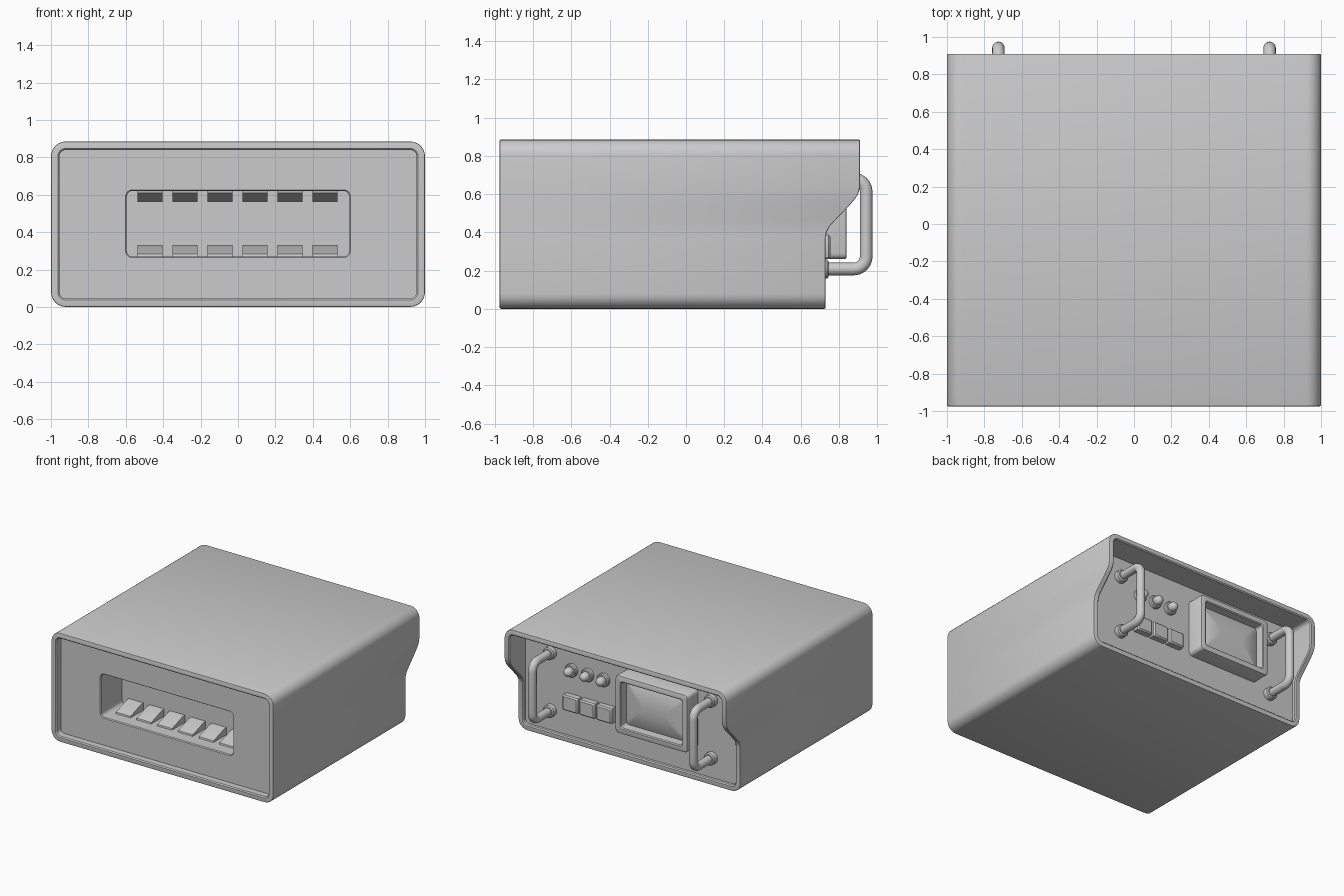
import bpy, bmesh
from math import sin, cos, pi

if "Cube" in bpy.data.objects:
    bpy.data.objects.remove(bpy.data.objects["Cube"])

# sample heights for the stepped rear edge, as (z, y)
STEP = [(0.0, 0.73), (0.37, 0.73), (0.40, 0.735), (0.43, 0.75), (0.46, 0.777),
        (0.55, 0.863), (0.58, 0.888), (0.605, 0.902), (0.64, 0.91), (0.9, 0.91)]
R, H = 0.08, 0.885
FRACS = [(z - R) / (H - 2 * R) for z, _ in STEP[1:-1]]


def rear_y(z):
    for (z0, y0), (z1, y1) in zip(STEP, STEP[1:]):
        if z <= z1:
            return y0 + (y1 - y0) * (z - z0) / (z1 - z0)
    return STEP[-1][1]


def loft(name, rings):
    """Skin a list of equal-length point rings and cap both ends."""
    bm = bmesh.new()
    vs = [[bm.verts.new(p) for p in ring] for ring in rings]
    n = len(vs[0])
    for a, b in zip(vs, vs[1:]):
        for i in range(n):
            j = (i + 1) % n
            bm.faces.new((a[i], a[j], b[j], b[i]))
    bm.faces.new(vs[0])
    bm.faces.new(vs[-1])
    bmesh.ops.recalc_face_normals(bm, faces=bm.faces)
    me = bpy.data.meshes.new(name)
    bm.to_mesh(me)
    bm.free()
    ob = bpy.data.objects.new(name, me)
    bpy.context.collection.objects.link(ob)
    bpy.ops.object.select_all(action='DESELECT')
    bpy.context.view_layer.objects.active = ob
    ob.select_set(True)
    bpy.ops.object.shade_smooth_by_angle(angle=0.55)
    return ob


def rrect(x0, x1, z0, z1, r, y, fracs=(), seg=6):
    """Rounded rectangle facing y; y is a number or a function of z."""
    def arc(cx, cz, a0):
        return [(cx + r * cos(a0 + pi / 2 * i / seg), cz + r * sin(a0 + pi / 2 * i / seg))
                for i in range(seg + 1)]
    lo, hi = z0 + r, z1 - r
    side = [lo + (hi - lo) * f for f in fracs]
    pts = arc(x1 - r, lo, -pi / 2) + [(x1, z) for z in side]
    pts += arc(x1 - r, hi, 0) + arc(x0 + r, hi, pi / 2)
    pts += [(x0, z) for z in reversed(side)] + arc(x0 + r, lo, pi)
    return [(x, y(z) if callable(y) else y, z) for x, z in pts]


def case_ring(inset, y):
    return rrect(-1 + inset, 1 - inset, inset, H - inset, R - inset, y, FRACS)


def window_ring(grow, y):
    return rrect(-0.595 - grow, 0.595 + grow, 0.27 - grow, 0.62 + grow, 0.03 + grow, y, FRACS)


def lathe(name, x, z, profile, seg=24):
    """Round part turned about the y direction; profile is (radius, y)."""
    return loft(name, [[(x + r * cos(2 * pi * i / seg), y, z + r * sin(2 * pi * i / seg))
                        for i in range(seg)] for r, y in profile])


# case: front slot, front panel, rim, outer skin, stepped rear rim, rear panel
loft("case", [
    window_ring(0, -0.64), window_ring(0, -0.907), window_ring(0.006, -0.915),
    case_ring(0.045, -0.915), case_ring(0.045, -0.967), case_ring(0.037, -0.975),
    case_ring(0.008, -0.975), case_ring(0.002, -0.973), case_ring(0, -0.967),
    case_ring(0, lambda z: rear_y(z) - 0.008),
    case_ring(0.002, lambda z: rear_y(z) - 0.002),
    case_ring(0.008, rear_y), case_ring(0.037, rear_y),
    case_ring(0.045, lambda z: rear_y(z) - 0.008),
    case_ring(0.045, 0.70)])

# wedge teeth along the floor and roof of the front slot
WEDGE = [(-0.63, 0.262), (-0.81, 0.262), (-0.805, 0.282), (-0.67, 0.327), (-0.63, 0.33)]
for i in range(6):
    cx = -0.47 + i * 0.187
    for label, flip in (("lower", False), ("upper", True)):
        prof = [(y, 0.892 - z if flip else z) for y, z in WEDGE]
        loft(f"{label}_tooth_{i + 1}", [[(x, y, z) for y, z in prof]
                                        for x in (cx - 0.066, cx + 0.066)])

# display housing with recessed opening and bulging glass


def screen_ring(inset, y, r):
    return rrect(-0.6 + inset, 0.05 - inset, 0.26 + inset, 0.73 - inset, r, y)


loft("display_housing", [
    screen_ring(0, 0.69, 0.03), screen_ring(0, 0.83, 0.03), screen_ring(0.003, 0.837, 0.027),
    screen_ring(0.01, 0.84, 0.022), screen_ring(0.043, 0.84, 0.02),
    screen_ring(0.05, 0.833, 0.02), screen_ring(0.053, 0.765, 0.02)])
loft("display_glass", [screen_ring(0.052, 0.76, 0.02)] + [
    screen_ring(0.055 + 0.165 * t, 0.77 + 0.035 * (1 - (1 - t) ** 2), 0.025 * (1 - 0.6 * t))
    for t in (0, 0.15, 0.3, 0.45, 0.6, 0.8, 1)])

# push buttons
for i, cx in enumerate((0.52, 0.367, 0.214)):
    def b(inset, y):
        return rrect(cx - 0.069 + inset, cx + 0.069 - inset, 0.265 + inset, 0.388 - inset,
                     0.006, y, seg=2)
    loft(f"push_button_{i + 1}", [b(0, 0.69), b(0, 0.745), b(0.01, 0.755)])

# knobs with domed tips
for i, cx in enumerate((0.535, 0.39, 0.245)):
    dome = [(0.036 * cos(a), 0.75 + 0.036 * sin(a)) for a in (0, 0.3, 0.6, 0.9, 1.2, 1.45)]
    lathe(f"knob_{i + 1}", cx, 0.585,
          [(0.052, 0.69), (0.052, 0.722), (0.046, 0.73), (0.036, 0.73)] + dome)

# carrying handles with end collars
Y_OUT, Z_LOW, Z_TOP, BEND = 0.942, 0.208, 0.678, 0.065
path = [(0.69, Z_LOW, 0)]
for cz, a0 in ((Z_LOW + BEND, -pi / 2), (Z_TOP - BEND, 0)):
    for k in range(9):
        a = a0 + pi / 2 * k / 8
        path.append((Y_OUT - BEND + BEND * cos(a), cz + BEND * sin(a), a + pi / 2))
path.append((0.69, Z_TOP, pi))
for side, x in (("left", -0.725), ("right", 0.725)):
    rings = []
    for y, z, t in path:
        rings.append([(x + 0.033 * cos(2 * pi * i / 20),
                       y + 0.033 * sin(2 * pi * i / 20) * -sin(t),
                       z + 0.033 * sin(2 * pi * i / 20) * cos(t)) for i in range(20)])
    loft(f"{side}_handle", rings)
    for label, z in (("lower", Z_LOW), ("upper", Z_TOP)):
        lathe(f"{side}_handle_{label}_collar", x, z,
              [(0.05, 0.69), (0.05, 0.737), (0.042, 0.745)])
